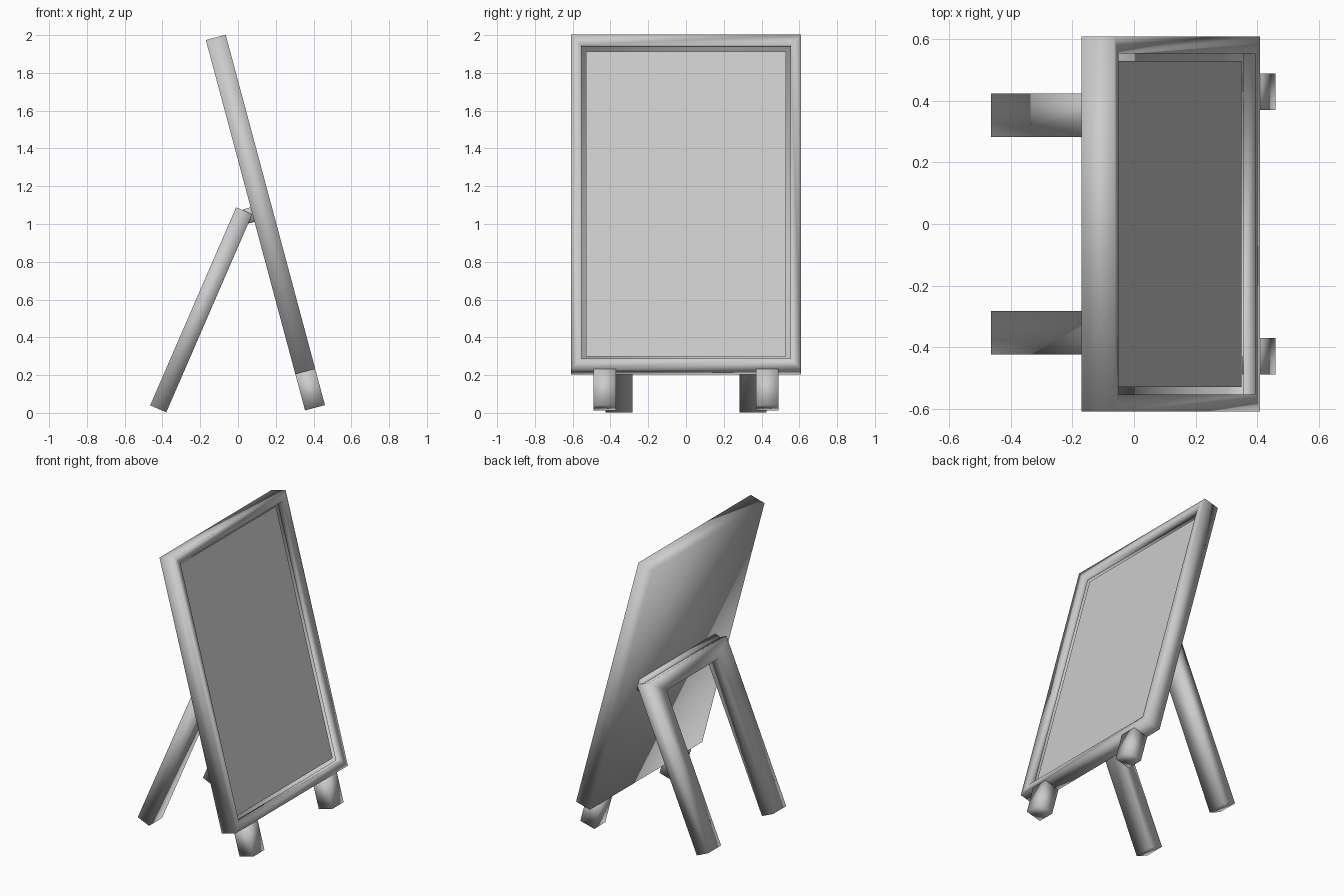
import bpy, bmesh
from math import radians, sin, cos
from mathutils import Matrix

if "Cube" in bpy.data.objects:
    bpy.data.objects.remove(bpy.data.objects["Cube"])


def plane_matrix(x, z, lean):
    """Local axes: X = width (world y), Y = up along the lean, Z = towards the front face."""
    a = radians(lean)
    return Matrix(((0, -sin(a), cos(a), x),
                   (1, 0, 0, 0),
                   (0, cos(a), sin(a), z),
                   (0, 0, 0, 1)))


def finish(bm, name, matrix, smooth=True):
    bmesh.ops.recalc_face_normals(bm, faces=bm.faces)
    for f in bm.faces:
        f.smooth = smooth
    me = bpy.data.meshes.new(name)
    bm.to_mesh(me)
    bm.free()
    ob = bpy.data.objects.new(name, me)
    bpy.context.collection.objects.link(ob)
    ob.matrix_world = matrix
    return ob


def box(lo, hi):
    bm = bmesh.new()
    bmesh.ops.create_cube(bm, size=1)
    for v in bm.verts:
        v.co = [(lo[i] + hi[i]) / 2 + v.co[i] * (hi[i] - lo[i]) for i in range(3)]
    bm.normal_update()
    return bm


T = 0.109                    # board thickness
B0, B1, W = 0.198, 2.03, 0.61   # board bottom, top, half width
RIM, DEPTH = 0.08, 0.04
board = plane_matrix(0.355, 0.013, 15)

# Leaning board: rim with recessed opening on the front
bm = box((-W, B0, 0), (W, B1, T))
front = max(bm.faces, key=lambda f: f.calc_center_median().z)
bmesh.ops.inset_region(bm, faces=[front], thickness=RIM)
ext = bmesh.ops.extrude_discrete_faces(bm, faces=[front])["faces"]
bmesh.ops.translate(bm, verts=ext[0].verts, vec=(0, 0, -DEPTH))
bmesh.ops.delete(bm, geom=ext, context='FACES_ONLY')
finish(bm, "board_frame", board)

# Flat writing surface on the recess floor
bm = bmesh.new()
w = W - RIM
bm.faces.new([bm.verts.new((x, y, T - DEPTH)) for x, y in
              ((-w, B0 + RIM), (w, B0 + RIM), (w, B1 - RIM), (-w, B1 - RIM))])
bm.normal_update()
finish(bm, "writing_panel", board, smooth=False)

# Short front feet
for side, s in (("left", -1), ("right", 1)):
    y0, y1 = sorted((0.37 * s, 0.49 * s))
    finish(box((y0, 0, 0), (y1, B0, T)), "front_foot_" + side, board)

# Rear support: mitred U of two legs and a crossbar
L, o, i, bar = 1.143, 0.425, 0.283, 0.10
bm = bmesh.new()
outer = [bm.verts.new((x, y, 0)) for x, y in ((-o, 0), (-o, L), (o, L), (o, 0))]
inner = [bm.verts.new((x, y, 0)) for x, y in ((-i, 0), (-i, L - bar), (i, L - bar), (i, 0))]
faces = [bm.faces.new((outer[k], outer[k + 1], inner[k + 1], inner[k])) for k in range(3)]
ext = bmesh.ops.extrude_face_region(bm, geom=faces, use_keep_orig=True)["geom"]
bmesh.ops.translate(bm, vec=(0, 0, 0.093),
                    verts=[g for g in ext if isinstance(g, bmesh.types.BMVert)])
finish(bm, "rear_support", plane_matrix(-0.465, 0.04, -23.45))

# Hinge strip between support and board
finish(box((-0.41, -0.04, -0.022), (0.41, 0.04, 0.022)), "hinge_strip",
       plane_matrix(0.06, 1.045, 15))
